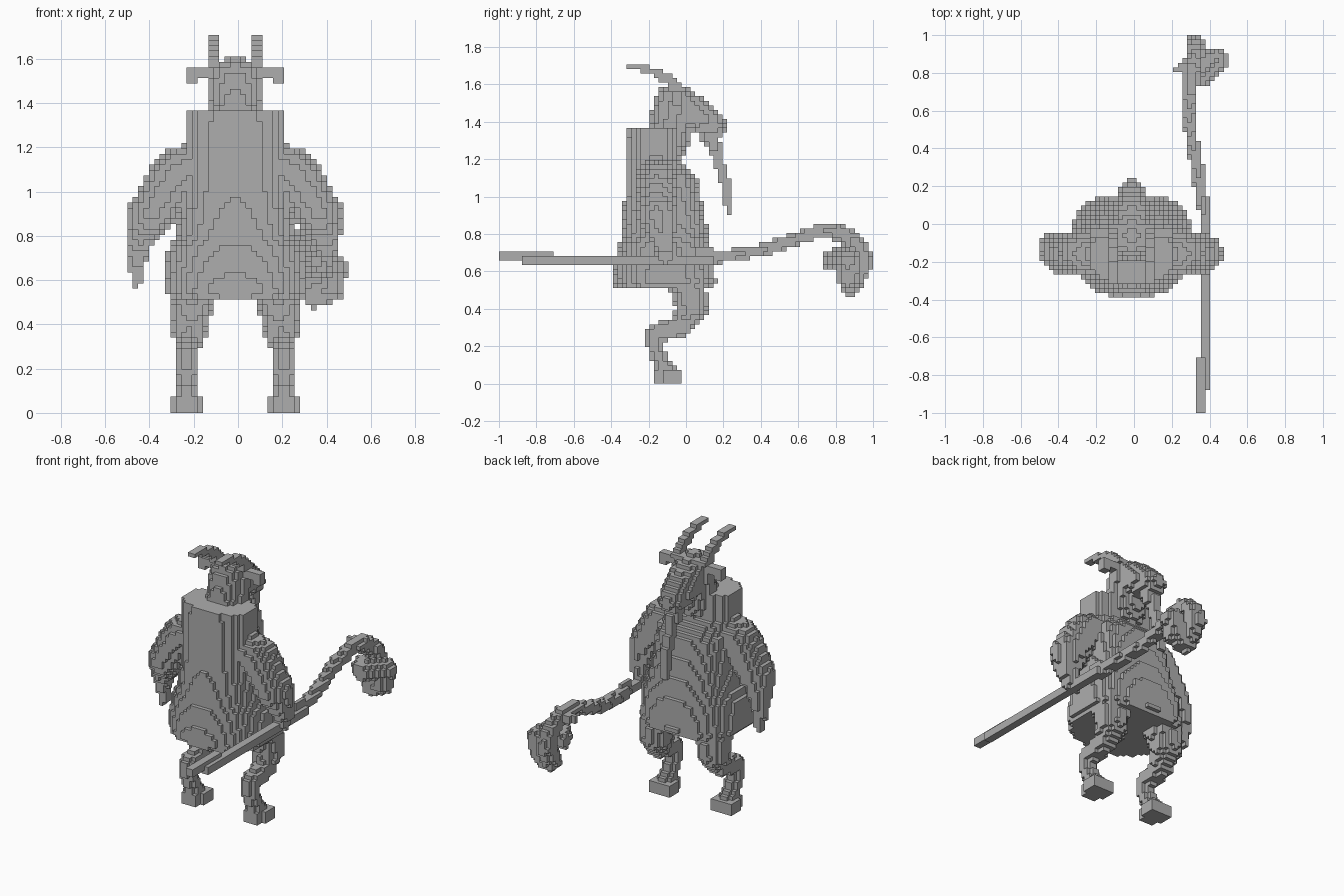
import bpy, bmesh, math
from mathutils import Vector

if "Cube" in bpy.data.objects:
    bpy.data.objects.remove(bpy.data.objects["Cube"])

H = 2 / 82                      # edge length of one block
ORIGIN = Vector((-H / 2, -1, 0))  # body centre line, rear of the grid, floor

stone = bpy.data.materials.new("stone grey")
stone.diffuse_color = (0.42, 0.42, 0.42, 1)
stone.use_nodes = True
stone.node_tree.nodes["Principled BSDF"].inputs["Base Color"].default_value = stone.diffuse_color


def fill(lo, hi, inside):
    """Grid cells between two corners whose centre passes the test."""
    rng = [range(math.floor((lo[a] - ORIGIN[a]) / H), math.ceil((hi[a] - ORIGIN[a]) / H) + 1)
           for a in range(3)]
    return {(i, j, k) for i in rng[0] for j in rng[1] for k in rng[2]
            if k >= 0 and 0 <= j < 82
            and inside(ORIGIN + Vector((i + .5, j + .5, k + .5)) * H)}


def tube(*pts):
    """Chain of tapered capsules through (x, y, z, radius), x from the centre line."""
    cells = set()
    for p, q in zip(pts, pts[1:]):
        a, b = Vector(p[:3]), Vector(q[:3])
        a.x += ORIGIN.x
        b.x += ORIGIN.x
        d, r = b - a, max(p[3], q[3])

        def inside(c):
            t = min(1, max(0, (c - a).dot(d) / d.length_squared))
            return (c - a - d * t).length <= p[3] + (q[3] - p[3]) * t
        cells |= fill([min(a[n], b[n]) - r for n in range(3)],
                      [max(a[n], b[n]) + r for n in range(3)], inside)
    return cells


def box(x0, x1, y0, y1, z0, z1):
    def inside(c):
        return x0 < c.x - ORIGIN.x < x1 and y0 < c.y < y1 and z0 < c.z < z1
    return fill((x0 - H, y0, z0), (x1, y1, z1), inside)


def loft(rows):
    """Rounded sections (z, half width, y min, y max) from top to bottom."""
    def inside(c):
        for p, q in zip(rows, rows[1:]):
            if q[0] <= c.z <= p[0]:
                t = (p[0] - c.z) / (p[0] - q[0])
                w, y0, y1 = (p[n] + (q[n] - p[n]) * t for n in (1, 2, 3))
                v = (c.y - (y0 + y1) / 2) / ((y1 - y0) / 2)
                n = 2.8 if v > 0 else 2.3
                return (abs(c.x - ORIGIN.x) / w) ** n + abs(v) ** n <= 1
        return False
    return fill((-.5, -.5, rows[-1][0]), (.5, .4, rows[0][0]), inside)


def mirror(cells):
    return {(-1 - i, j, k) for i, j, k in cells}


def build(name, cells):
    """Turn cells into a blocky object, keeping only exposed faces."""
    bm = bmesh.new()
    verts = {}

    def vert(c):
        if c not in verts:
            verts[c] = bm.verts.new(ORIGIN + Vector(c) * H)
        return verts[c]
    for cell in sorted(cells):
        for axis in range(3):
            u, v = (axis + 1) % 3, (axis + 2) % 3
            for side in (0, 1):
                near = list(cell)
                near[axis] += 2 * side - 1
                if tuple(near) in cells:
                    continue
                quad = []
                for du, dv in ((0, 0), (1, 0), (1, 1), (0, 1)):
                    c = list(cell)
                    c[axis] += side
                    c[u] += du
                    c[v] += dv
                    quad.append(vert(tuple(c)))
                bm.faces.new(quad if side else quad[::-1])
    # merge flat neighbours into large faces
    bmesh.ops.dissolve_limit(bm, angle_limit=.01, verts=bm.verts[:], edges=bm.edges[:])
    mesh = bpy.data.meshes.new(name)
    bm.to_mesh(mesh)
    bm.free()
    mesh.materials.append(stone)
    obj = bpy.data.objects.new(name, mesh)
    bpy.context.collection.objects.link(obj)


# Robed body, wider towards the hem
build("robe", loft([(1.37, .22, -.315, -.04), (1.2, .225, -.325, -.04),
                    (1.16, .23, -.325, 0), (1.1, .24, -.325, .06),
                    (.95, .25, -.33, .09), (.8, .27, -.345, .12),
                    (.73, .31, -.36, .135), (.54, .32, -.395, .16),
                    (.51, .29, -.37, .15)]))

# Head with neck and snout pointing to +y
build("head", tube((0, -.1, 1.3, .115), (0, -.06, 1.49, .115), (0, .06, 1.43, .1),
                   (0, .145, 1.38, .075)))
build("beard", tube((0, .13, 1.32, .05), (0, .165, 1.22, .034), (0, .2, 1.1, .03),
                    (0, .23, 1.0, .03), (0, .225, .92, .02)))

# Paired parts, modelled on the +x side
horn = tube((4 * H, -.04, 1.57, .034), (4 * H, -.1, 1.63, .03),
            (4 * H, -.2, 1.68, .022), (4 * H, -.31, 1.695, .018))
ear = box(.1, .17, -.075, -.025, 1.51, 1.56) | box(.16, 9 * H, -.075, -.025, 1.49, 1.565)
thigh_and_shin = tube((.195, .01, .52, .1), (.205, .03, .4, .085), (9 * H, -.02, .31, .06),
                      (9 * H, -.17, .265, .05), (9 * H, -.165, .17, .042),
                      (9 * H, -.1, .07, .045))
hoof = box(6 * H, 12 * H, -.12, -.03, 0, 3 * H) | box(7 * H, 11 * H, -.165, -.03, 0, 3 * H)
upper_arm = tube((.17, -.16, 1.13, .1), (.27, -.155, 1.08, .11), (.38, -.155, .9, .105))
for name, cells in (("horn", horn), ("ear", ear), ("leg", thigh_and_shin),
                    ("hoof", hoof), ("sleeve", upper_arm)):
    build("right_" + name, cells)
    build("left_" + name, mirror(cells))

# Hanging hand on one side, gripping hand on the other
build("left_hand", tube((-.4, -.15, .88, .095), (-.44, -.11, .76, .06),
                        (-.445, -.1, .66, .034), (-.445, -.1, .59, .026)))
build("right_hand", tube((.39, -.15, .88, .095), (.415, -.12, .76, .06),
                         (.39, -.1, .67, .045)))

# Staff: straight shaft, bent neck and curled crook
build("staff_shaft", box(14 * H, 16 * H, -1, -.71, .66, .71)
      | box(15 * H, 17 * H, -.88, .15, .635, .685)
      | box(14.9 * H, 16 * H, .05, .15, .68, .73))
build("staff_neck", tube((.375, .1, .67, .035), (.355, .25, .685, .033), (.325, .42, .715, .033),
                         (.3, .57, .765, .036), (.315, .7, .81, .036), (.32, .82, .82, .042)))
build("staff_crook", tube((.32, .82, .81, .045), (.34, .92, .74, .05), (.34, .95, .65, .052),
                          (.36, .88, .53, .058), (.43, .87, .56, .06), (.45, .87, .66, .06),
                          (.36, .78, .66, .06), (.3, .84, .66, .045)))
build("staff_tip", tube((.32, .82, .8, .045), (.235, .82, .8, .022)))
